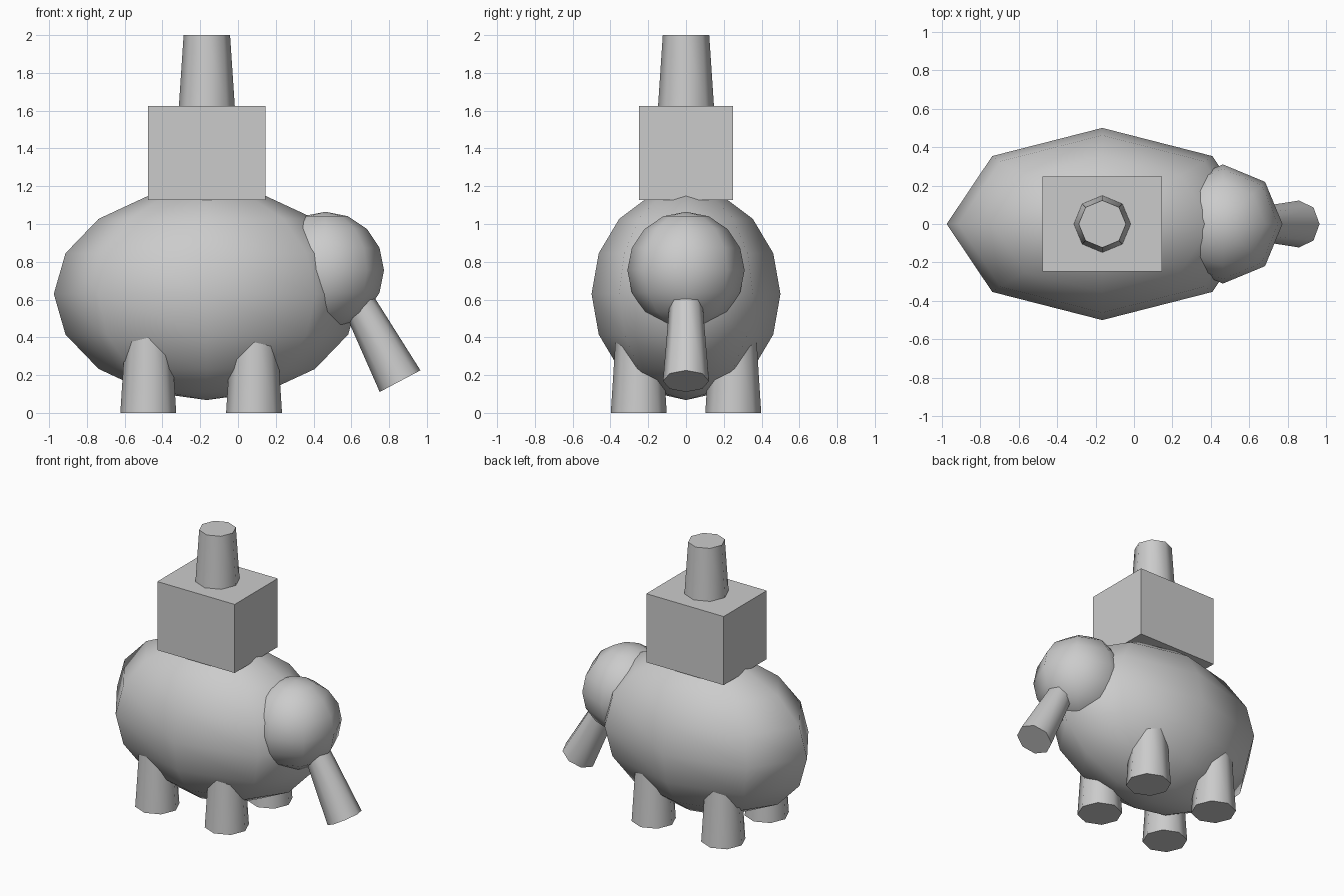
import bpy
from math import radians
from mathutils import Matrix, Vector

if "Cube" in bpy.data.objects:
    bpy.data.objects.remove(bpy.data.objects["Cube"])


def ball(name, loc, scale):
    bpy.ops.mesh.primitive_uv_sphere_add(segments=8, ring_count=8, radius=1, location=loc)
    ob = bpy.context.object
    ob.name = name
    ob.scale = scale
    bpy.ops.object.transform_apply(location=False, rotation=False, scale=True)
    bpy.ops.object.shade_smooth()
    return ob


def tapered(name, base, r1, r2, length, tilt=0.0):
    # eight-sided tapered cylinder placed by its base centre, tilted about y
    axis = Matrix.Rotation(tilt, 3, 'Y') @ Vector((0, 0, 1))
    bpy.ops.mesh.primitive_cone_add(vertices=8, radius1=r1, radius2=r2, depth=length,
                                    location=Vector(base) + axis * length / 2,
                                    rotation=(0, tilt, 0))
    ob = bpy.context.object
    ob.name = name
    bpy.ops.object.shade_smooth_by_angle(angle=radians(60))
    return ob


# Body and head
ball("body", (-0.165, 0, 0.63), (0.81, 0.5, 0.562))
ball("head", (0.463, 0, 0.755), (0.31, 0.31, 0.31))

# Trunk, hanging forward from the head
tapered("trunk", (0.858, 0, 0.168), 0.122, 0.085, 0.5, radians(-28))

# Four legs
for end, x in (("rear", -0.475), ("front", 0.085)):
    for side, y in (("right", -0.25), ("left", 0.25)):
        tapered(f"{end}_{side}_leg", (x, y, 0), 0.148, 0.116, 0.5)

# Box on the back
bpy.ops.mesh.primitive_cube_add(size=1, location=(-0.165, 0, 1.376))
box = bpy.context.object
box.name = "back_box"
box.scale = (0.623, 0.495, 0.499)

# Tower on the box
tapered("tower", (-0.165, 0, 1.625), 0.148, 0.123, 0.375)
